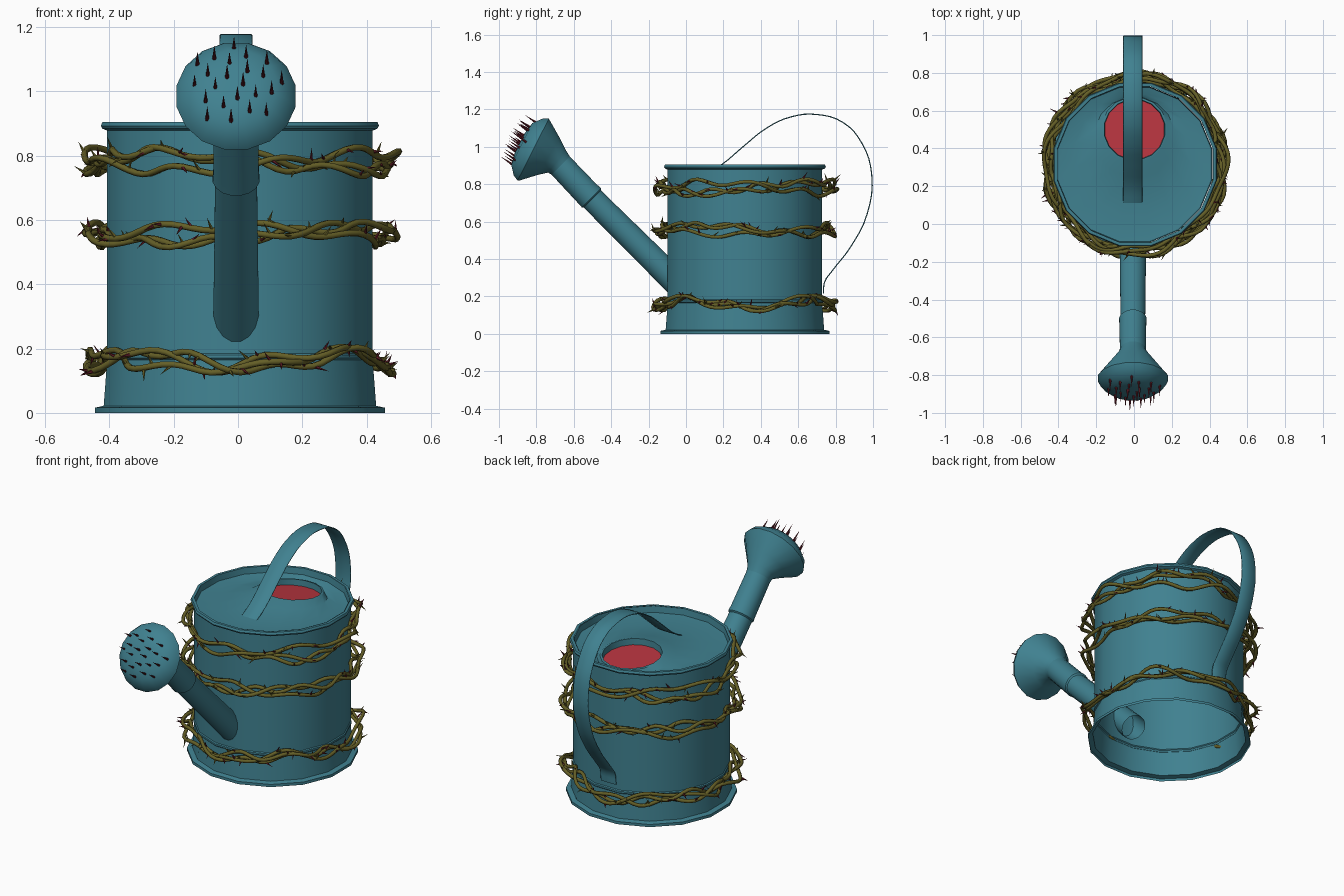
import bpy, bmesh, math, random
from mathutils import Vector

if "Cube" in bpy.data.objects:
    bpy.data.objects.remove(bpy.data.objects["Cube"])

random.seed(4)
CX, CY = 0.006, 0.315           # centre of the can
SX = -0.006                     # centre line of spout and handle
UP = Vector((0, 0, 1))


def material(name, rgb):
    m = bpy.data.materials.new(name)
    m.diffuse_color = (*rgb, 1)
    m.use_nodes = True
    m.node_tree.nodes["Principled BSDF"].inputs["Base Color"].default_value = m.diffuse_color
    return m


TEAL = material("teal_metal", (0.051, 0.22, 0.28))
RED = material("red_liquid", (0.48, 0.035, 0.05))
OLIVE = material("vine_green", (0.13, 0.115, 0.02))
MAROON = material("thorn_red", (0.12, 0.012, 0.02))


def finish(bm, name, mat, angle=35):
    bmesh.ops.recalc_face_normals(bm, faces=bm.faces)
    me = bpy.data.meshes.new(name)
    bm.to_mesh(me)
    bm.free()
    me.materials.append(mat)
    me.shade_smooth()
    me.set_sharp_from_angle(angle=math.radians(angle))
    ob = bpy.data.objects.new(name, me)
    bpy.context.collection.objects.link(ob)
    return ob


def loft(name, rings, mat, sides=16, axis=UP, cap_end=False, angle=35):
    """Skin a list of (centre, radius) rings, or (centre, radius, axis)."""
    bm = bmesh.new()
    prev = None
    for ring in rings:
        c, r = Vector(ring[0]), ring[1]
        n = Vector(ring[2] if len(ring) > 2 else axis).normalized()
        u = Vector((1, 0, 0))
        v = n.cross(u).normalized()
        cur = []
        for i in range(sides):
            a = math.tau * (i + 0.5) / sides
            cur.append(bm.verts.new(c + r * (u * math.cos(a) + v * math.sin(a))))
        if prev:
            for i in range(sides):
                j = (i + 1) % sides
                bm.faces.new((prev[i], prev[j], cur[j], cur[i]))
        prev = cur
    if cap_end:
        bm.faces.new(prev)
    return finish(bm, name, mat, angle)


def add_thorn(bm, base, direction, length, radius, sides=5):
    d = direction.normalized()
    u = d.orthogonal().normalized()
    v = d.cross(u)
    tip = bm.verts.new(base + d * length)
    ring = [bm.verts.new(base + radius * (u * math.cos(math.tau * i / sides)
                                          + v * math.sin(math.tau * i / sides)))
            for i in range(sides)]
    for i in range(sides):
        bm.faces.new((ring[i], ring[(i + 1) % sides], tip))


# Can wall with flared foot, step and rolled rim (open underneath)
wall = [(0.46, 0), (0.46, 0.016), (0.432, 0.022), (0.421, 0.165), (0.426, 0.17),
        (0.426, 0.18), (0.421, 0.185), (0.421, 0.878), (0.436, 0.884), (0.441, 0.893),
        (0.436, 0.905), (0.42, 0.905)]
loft("can_body", [((CX, CY, z), r) for r, z in wall], TEAL)

# Sunken lid rising to the off-centre filling hole, whose rim tips backwards
tilt = Vector((0, 0.1, 1))
lid = [(CY, 0.42, 0.905, UP), (CY, 0.415, 0.868, UP), (0.37, 0.32, 0.856, UP),
       (0.46, 0.215, 0.865, tilt), (0.5, 0.175, 0.886, tilt), (0.5, 0.163, 0.888, tilt),
       (0.5, 0.16, 0.845, tilt)]
loft("can_lid", [((CX * 0.5, y, z), r, n) for y, r, z, n in lid], TEAL)
loft("liquid_disc", [((0, 0.5, 0.852), 0.163), ((0, 0.5, 0.852), 0.08)], RED,
     axis=tilt, cap_end=True)

# Spout: lower tube, widening to the can, and a sleeve running up to the rose
slope = Vector((0, -1, 1))
loft("spout_tube", [((SX, -0.01, 0.235), 0.073), ((SX, -0.53, 0.75), 0.066)], TEAL, 16, slope)
loft("spout_sleeve", [((SX, -0.50, 0.722), 0.066), ((SX, -0.505, 0.727), 0.074),
                      ((SX, -0.53, 0.752), 0.072), ((SX, -0.675, 0.905), 0.07)], TEAL, 16, slope)

# Rose: cone tilted forward, with a bevelled and slightly domed face
rose_axis = Vector((0, -0.89, 0.45)).normalized()
rose_c = Vector((SX, -0.817, 0.985))
loft("rose", [((SX, -0.67, 0.90), 0.07, slope), ((SX, -0.69, 0.922), 0.078, (0, -1, 0.8)),
              ((SX, -0.735, 0.948), 0.118, (0, -0.9, 0.55)),
              (rose_c - rose_axis * 0.012, 0.181, rose_axis), (rose_c, 0.189, rose_axis),
              (rose_c + rose_axis * 0.03, 0.174, rose_axis),
              (rose_c + rose_axis * 0.068, 0.128, rose_axis),
              (rose_c + rose_axis * 0.08, 0.06, rose_axis)], TEAL, 16, cap_end=True, angle=50)

# Spikes spread over the rose face
bm = bmesh.new()
u, v = Vector((1, 0, 0)), rose_axis.cross(Vector((1, 0, 0)))
for i in range(23):
    r, a = 0.148 * math.sqrt((i + 0.5) / 23), i * 2.39996
    depth = 0.078 if r < 0.06 else 0.066 if r < 0.128 else 0.05
    p = rose_c + rose_axis * depth + r * (u * math.cos(a) + v * math.sin(a))
    add_thorn(bm, p, rose_axis + UP * 0.15, 0.075, 0.007, 6)
finish(bm, "rose_spikes", MAROON)

# Strap handle: flat curve in the y-z plane, extruded sideways
path = [(0.095, 0.852), (0.19, 0.905), (0.31, 1.005), (0.43, 1.10), (0.56, 1.16), (0.70, 1.173),
        (0.84, 1.13), (0.94, 1.02), (0.993, 0.85), (0.968, 0.64), (0.88, 0.465),
        (0.78, 0.335), (0.742, 0.28), (0.734, 0.215)]
cu = bpy.data.curves.new("handle", 'CURVE')
cu.dimensions, cu.fill_mode = '2D', 'NONE'
cu.extrude, cu.bevel_depth, cu.bevel_resolution, cu.resolution_u = 0.048, 0.003, 0, 4
sp = cu.splines.new('BEZIER')
sp.bezier_points.add(len(path) - 1)
for bp, (y, z) in zip(sp.bezier_points, path):
    bp.co = (y, z, 0)
    bp.handle_left_type = bp.handle_right_type = 'AUTO'
cu.materials.append(TEAL)
handle = bpy.data.objects.new("handle", cu)
handle.rotation_euler = (math.pi / 2, 0, math.pi / 2)
handle.location.x = SX
bpy.context.collection.objects.link(handle)


# Thorny vines: three wandering strands per ring
def vine_ring(name, z0, spread):
    cu = bpy.data.curves.new(name, 'CURVE')
    cu.dimensions = '3D'
    cu.bevel_depth, cu.bevel_resolution = 0.0105, 1
    olive_thorns, red_thorns = bmesh.new(), bmesh.new()
    for s in range(3):
        ph = [random.uniform(0, math.tau) for _ in range(4)]
        f1, f2 = random.choice((4, 5, 6)), random.choice((9, 10, 11))
        sp = cu.splines.new('POLY')
        n = 96
        sp.points.add(n - 1)
        sp.use_cyclic_u = True
        sp.use_smooth = True
        for i in range(n):
            a = math.tau * i / n
            r = 0.46 + 0.026 * math.sin(f1 * a + ph[0]) + 0.011 * math.sin(f2 * a + ph[1])
            z = (z0 + spread * 0.65 * math.sin((f1 - 2) * a + ph[2] + s * 2.1)
                 + spread * 0.35 * math.sin(f2 * a + ph[3]))
            p = Vector((CX + r * math.cos(a), CY + r * math.sin(a), z))
            sp.points[i].co = (*p, 1)
            if random.random() < 0.32:
                out = Vector((math.cos(a), math.sin(a), 0))
                side = Vector((-out.y, out.x, 0))
                d = out * random.uniform(-0.1, 0.9) + side * random.uniform(-0.8, 0.8) \
                    + UP * random.uniform(-0.6, 1.2)
                bm = random.choice((olive_thorns, red_thorns))
                add_thorn(bm, p, d, random.uniform(0.03, 0.055), 0.007)
    cu.materials.append(OLIVE)
    bpy.context.collection.objects.link(bpy.data.objects.new(name, cu))
    finish(olive_thorns, name + "_green_thorns", OLIVE)
    finish(red_thorns, name + "_red_thorns", MAROON)


vine_ring("upper_vine", 0.782, 0.046)
vine_ring("middle_vine", 0.555, 0.04)
vine_ring("lower_vine", 0.163, 0.043)
